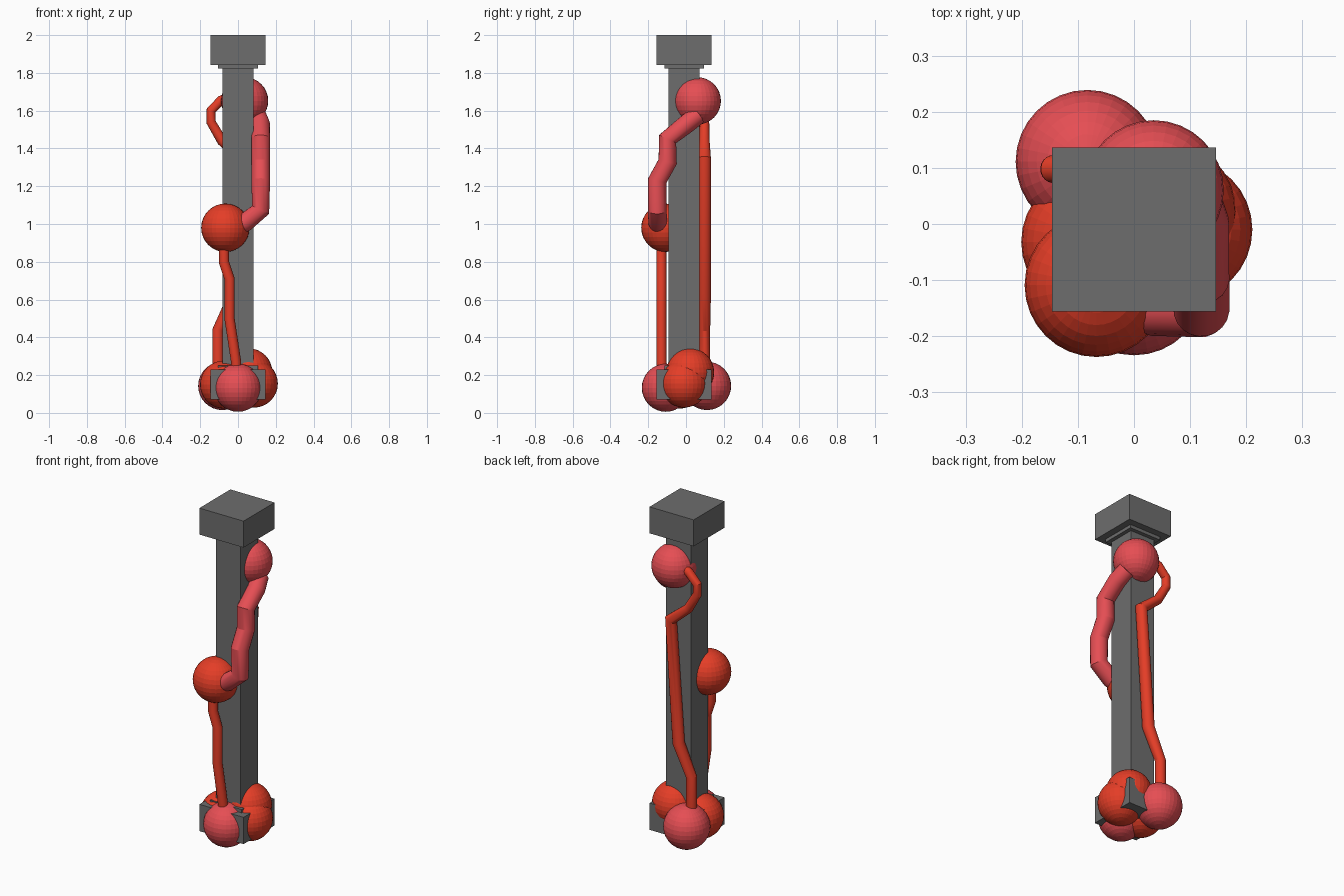
import bpy

if "Cube" in bpy.data.objects:
    bpy.data.objects.remove(bpy.data.objects["Cube"])


def material(name, rgb):
    m = bpy.data.materials.new(name)
    m.diffuse_color = (*rgb, 1)
    m.use_nodes = True
    m.node_tree.nodes["Principled BSDF"].inputs["Base Color"].default_value = m.diffuse_color
    return m


RED = material("red", (0.78, 0.047, 0.02))
PINK = material("pink", (0.79, 0.076, 0.088))
STONE = material("dark_stone", (0.155, 0.155, 0.155))
CX, CY = 0.0, -0.01   # pillar axis


def block(name, half, z0, z1):
    bpy.ops.mesh.primitive_cube_add(size=1, location=(CX, CY, (z0 + z1) / 2))
    ob = bpy.context.object
    ob.name = name
    ob.scale = (2 * half, 2 * half, z1 - z0)
    bpy.ops.object.transform_apply(location=False, rotation=False, scale=True)
    ob.data.materials.append(STONE)


def ball(name, loc, mat, r=0.127):
    bpy.ops.mesh.primitive_uv_sphere_add(segments=32, ring_count=16, radius=r, location=loc)
    ob = bpy.context.object
    ob.name = name
    ob.data.materials.append(mat)


def string(name, points, r, mat):
    """Bent tube; a point may carry its own radius as a fourth value."""
    cu = bpy.data.curves.new(name, 'CURVE')
    cu.dimensions = '3D'
    cu.bevel_depth = r
    cu.bevel_resolution = 8
    cu.use_fill_caps = True
    sp = cu.splines.new('POLY')
    sp.points.add(len(points) - 1)
    for p, co in zip(sp.points, points):
        p.co = (*co[:3], 1)
        p.radius = co[3] / r if len(co) > 3 else 1
    cu.materials.append(mat)
    ob = bpy.data.objects.new(name, cu)
    bpy.context.collection.objects.link(ob)
    # convert to a real mesh
    bpy.ops.object.select_all(action='DESELECT')
    ob.select_set(True)
    bpy.context.view_layer.objects.active = ob
    bpy.ops.object.convert(target='MESH')
    bpy.ops.object.shade_smooth_by_angle(angle=0.4)


# Pillar with stepped base and capital
block("pillar_shaft", 0.082, 0.2, 1.86)
block("pillar_base", 0.146, 0.07, 0.23)
block("base_step", 0.105, 0.22, 0.25)
block("capital", 0.146, 1.842, 2.0)
block("capital_step", 0.105, 1.822, 1.85)

# Balloons high on the pillar
ball("top_balloon", (0.035, 0.06, 1.652), PINK, 0.125)
ball("middle_balloon", (-0.067, -0.109, 0.98), RED, 0.128)

# Balloons clustered round the base
ball("base_balloon_front", (0.0, -0.107, 0.133), PINK, 0.127)
ball("base_balloon_back", (-0.083, 0.111, 0.143), PINK, 0.128)
ball("base_balloon_left", (-0.074, -0.032, 0.15), RED)
ball("base_balloon_right", (0.084, -0.01, 0.155), RED)
ball("base_balloon_upper", (0.055, 0.022, 0.215), RED)

# Thick streamer from top to middle balloon
string("thick_streamer", [
    (0.10, 0.06, 1.575), (0.12, 0.0, 1.527), (0.12, -0.097, 1.45), (0.12, -0.097, 1.33),
    (0.12, -0.152, 1.23), (0.12, -0.152, 1.075), (0.04, -0.15, 1.01), (0.0, -0.14, 0.99)], 0.05, PINK)

# Thin streamer down the front
string("front_streamer", [
    (-0.075, -0.13, 0.95), (-0.075, -0.13, 0.80), (-0.045, -0.13, 0.71),
    (-0.045, -0.13, 0.50), (-0.01, -0.13, 0.27), (-0.01, -0.12, 0.18)], 0.027, RED)

# Thin streamer down the back, slimmer in its upper loop
string("back_streamer", [
    (-0.03, 0.09, 1.68, 0.025), (-0.09, 0.098, 1.655, 0.025), (-0.143, 0.098, 1.60, 0.025),
    (-0.143, 0.098, 1.54, 0.025), (-0.085, 0.098, 1.44, 0.027), (0.03, 0.098, 1.345, 0.034),
    (-0.02, 0.098, 0.62, 0.034), (-0.105, 0.098, 0.44), (-0.105, 0.098, 0.18)], 0.03, RED)
